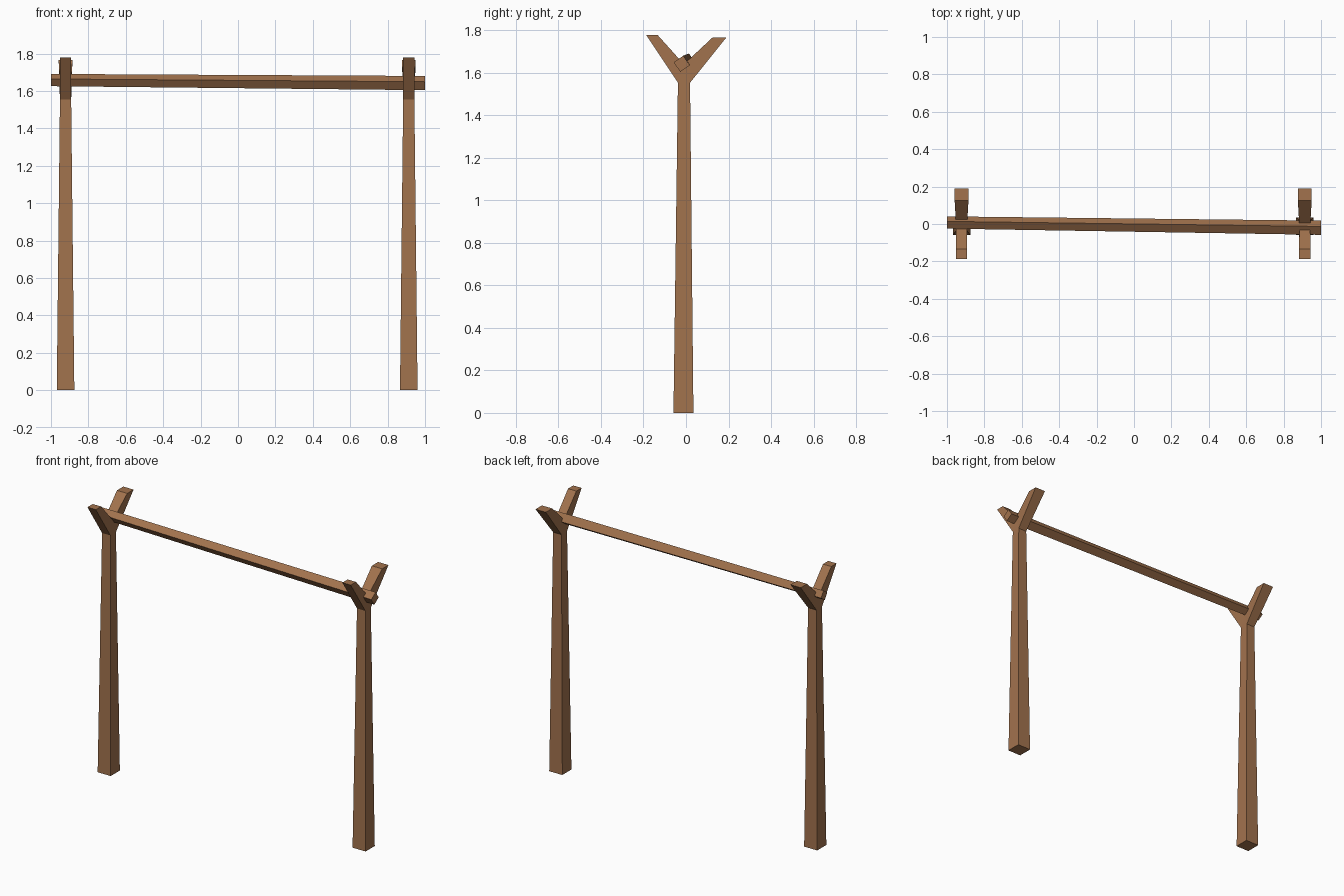
import bpy, bmesh

if "Cube" in bpy.data.objects:
    bpy.data.objects.remove(bpy.data.objects["Cube"])

wood = bpy.data.materials.new("brown wood")
wood.diffuse_color = (0.36, 0.17, 0.075, 1)
wood.use_nodes = True
wood.node_tree.nodes["Principled BSDF"].inputs["Base Color"].default_value = wood.diffuse_color


def add_object(name, bm):
    bmesh.ops.recalc_face_normals(bm, faces=bm.faces[:])
    me = bpy.data.meshes.new(name)
    bm.to_mesh(me)
    bm.free()
    me.materials.append(wood)
    ob = bpy.data.objects.new(name, me)
    bpy.context.collection.objects.link(ob)
    return ob


# Forked post side profile: (y, z, half width in x)
PROFILE = [
    (-0.059, 0.0, 0.047), (0.035, 0.0, 0.047),        # foot
    (0.019, 1.553, 0.03),                             # back of the fork base
    (0.19, 1.766, 0.037), (0.125, 1.766, 0.037),      # back prong tip
    (-0.010, 1.64, 0.029),                            # crotch
    (-0.134, 1.778, 0.030), (-0.188, 1.778, 0.030),   # front prong tip
    (-0.038, 1.553, 0.03),                            # front of the fork base
]
SIDE_FACES = [(0, 1, 2, 8), (2, 3, 4, 5), (5, 6, 7, 8), (2, 5, 8)]


def forked_post(name, x):
    bm = bmesh.new()
    left, right = ([bm.verts.new((x + s * w, y, z)) for y, z, w in PROFILE]
                   for s in (-1, 1))
    for side in (left, right):
        for f in SIDE_FACES:
            bm.faces.new([side[i] for i in f])
    n = len(PROFILE)
    for i in range(n):
        j = (i + 1) % n
        bm.faces.new((left[i], left[j], right[j], right[i]))
    return add_object(name, bm)


forked_post("left_forked_post", -0.922)
forked_post("right_forked_post", 0.913)

# Crossbar: tilted square section, thicker and lower at the right end
bm = bmesh.new()
ends = []
for x, cy, cz, s in ((-1, 0.008, 1.658, 0.86), (1, -0.02, 1.642, 1.0)):
    a, b = 0.007 * s, 0.038 * s
    ends.append([bm.verts.new((x, cy + dy, cz + dz))
                 for dy, dz in ((a, b), (-b, a), (-a, -b), (b, -a))])
for ring in ends:
    bm.faces.new(ring)
for i in range(4):
    j = (i + 1) % 4
    bm.faces.new((ends[0][i], ends[0][j], ends[1][j], ends[1][i]))
add_object("crossbar", bm)
